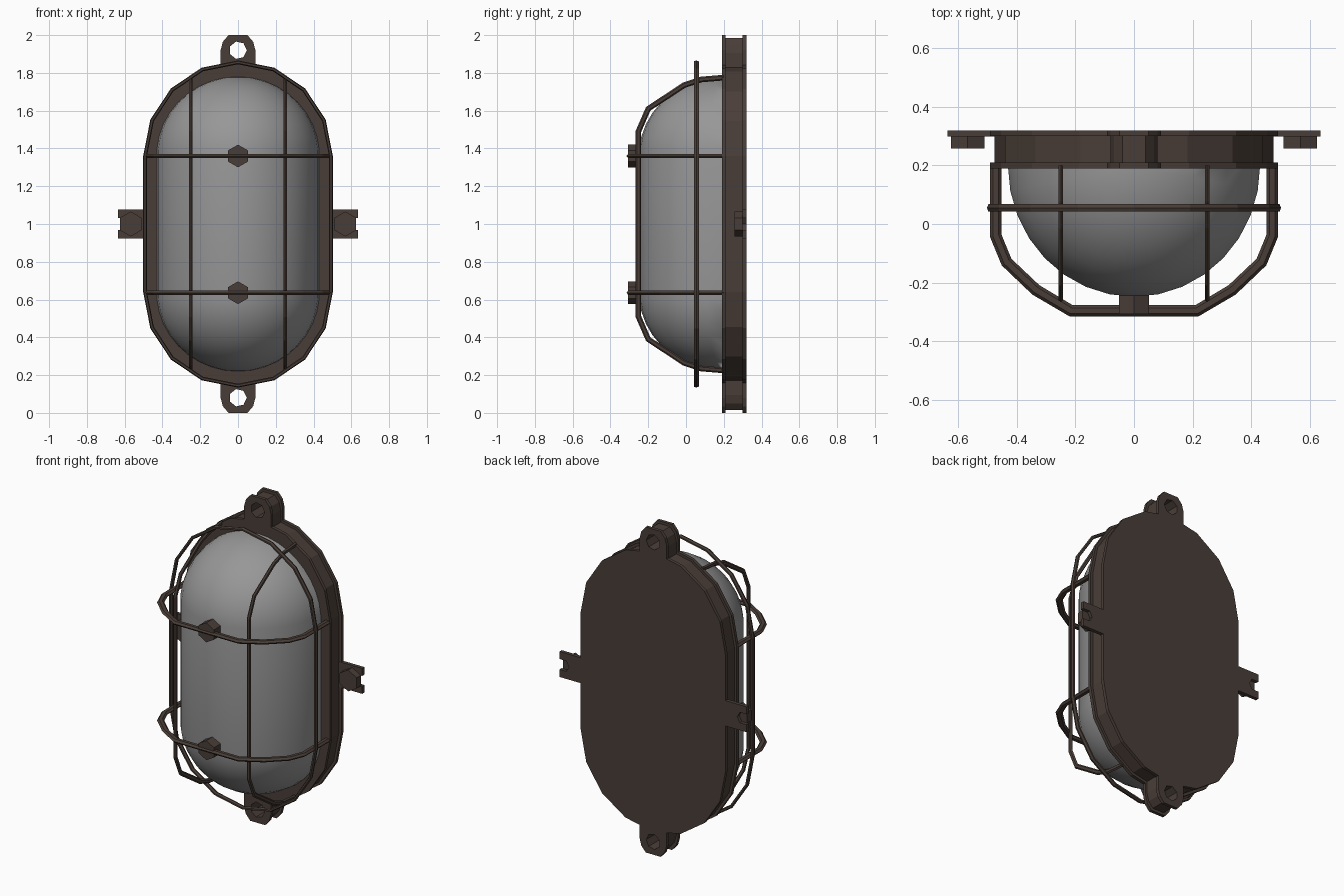
import bpy, bmesh
from math import radians, sin, cos, pi
from mathutils import Matrix, Euler

cube = bpy.data.objects.get("Cube")
if cube:
    bpy.data.objects.remove(cube, do_unlink=True)


def material(name, color):
    m = bpy.data.materials.new(name)
    m.use_nodes = True
    m.diffuse_color = color
    bsdf = next(n for n in m.node_tree.nodes if n.type == 'BSDF_PRINCIPLED')
    bsdf.inputs["Base Color"].default_value = color
    return m


BROWN = material("dark_brown_metal", (0.068, 0.048, 0.039, 1))
GREY = material("grey_glass", (0.31, 0.31, 0.315, 1))
UPRIGHT = (radians(90), 0, 0)
SIDEWAYS = (radians(90), 0, radians(90))


def add_object(name, mesh, mat, smooth=False):
    mesh.materials.clear()
    mesh.materials.append(mat)
    for p in mesh.polygons:
        p.use_smooth = smooth
        p.material_index = 0
    ob = bpy.data.objects.new(name, mesh)
    bpy.context.collection.objects.link(ob)
    return ob


def curve_object(name, loops, cyclic, setup, rotation, location, flatten=1.0):
    """Turn planar point loops into a mesh part, placed in the world."""
    cu = bpy.data.curves.new(name, 'CURVE')
    setup(cu)
    for pts in loops:
        s = cu.splines.new('POLY')
        s.points.add(len(pts) - 1)
        for p, (x, y) in zip(s.points, pts):
            p.co = (x, y, 0, 1)
        s.use_cyclic_u = cyclic
    tmp = bpy.data.objects.new(name + "_path", cu)
    bpy.context.collection.objects.link(tmp)
    dg = bpy.context.evaluated_depsgraph_get()
    mesh = bpy.data.meshes.new_from_object(tmp.evaluated_get(dg))
    bpy.data.objects.remove(tmp, do_unlink=True)
    bpy.data.curves.remove(cu)
    mesh.transform(Matrix.Translation(location) @ Euler(rotation).to_matrix().to_4x4()
                   @ Matrix.Diagonal((1, 1, flatten, 1)))
    bm = bmesh.new()
    bm.from_mesh(mesh)
    bmesh.ops.remove_doubles(bm, verts=bm.verts, dist=0.0001)
    bmesh.ops.recalc_face_normals(bm, faces=bm.faces)
    bm.to_mesh(mesh)
    bm.free()
    return add_object(name, mesh, BROWN)


def plate(name, loops, y0, y1):
    def setup(cu):
        cu.dimensions = '2D'
        cu.fill_mode = 'BOTH'
        cu.extrude = (y1 - y0) / 2
    return curve_object(name, loops, True, setup, UPRIGHT, (0, (y0 + y1) / 2, 0))


def wire(name, pts, radius, flatten, rotation, location, cyclic=False):
    def setup(cu):
        cu.dimensions = '3D'
        cu.twist_mode = 'Z_UP'
        cu.fill_mode = 'FULL'
        cu.bevel_depth = radius
        cu.bevel_resolution = 1
        cu.use_fill_caps = True
    return curve_object(name, [pts], cyclic, setup, rotation, location, flatten)


def stadium(rx, rz, steps=8):
    """Upright rounded outline with straight sides."""
    pts = []
    for start, cz in ((0, 1.36), (pi, 0.64)):
        for i in range(steps + 1):
            a = start + pi * i / steps
            pts.append((rx * cos(a), cz + rz * sin(a)))
    return pts


def ring(cx, cz, r, n):
    return [(cx + r * cos(2 * pi * i / n), cz + r * sin(2 * pi * i / n)) for i in range(n)]


def hex_block(name, x, z, r, y0, y1):
    bm = bmesh.new()
    bmesh.ops.create_cone(bm, cap_ends=True, segments=6, radius1=r, radius2=r, depth=y1 - y0)
    mesh = bpy.data.meshes.new(name)
    bm.to_mesh(mesh)
    bm.free()
    mesh.transform(Matrix.Translation((x, (y0 + y1) / 2, z)) @ Matrix.Rotation(radians(90), 4, 'X'))
    return add_object(name, mesh, BROWN)


# Base: two wide plates with a narrower body between them
LAYERS = (("front_rim", 0.19, 0.21, 0), ("base_body", 0.21, 0.30, 0.016),
          ("back_plate", 0.30, 0.32, 0))
for name, y0, y1, inset in LAYERS:
    plate(name, [stadium(0.492 - inset, 0.5 - inset)], y0, y1)

# Mounting ears with holes, top and bottom, in the same layers
half_ear = ((0.092, 0.84), (0.092, 0.92), (0.08, 0.965), (0.05, 1.0))
for end, s in (("top", 1), ("bottom", -1)):
    for name, y0, y1, inset in LAYERS:
        right = [(x - inset * 0.7, z - inset) for x, z in half_ear]
        outline = [(x, 1 + s * z) for x, z in right + [(-x, z) for x, z in reversed(right)]]
        plate(f"{end}_ear_{name}", [outline, ring(0, 1 + s * 0.92, 0.047, 7)], y0, y1)

# Slotted side tabs with hex bolts
tab = ((0.47, 0.922), (0.636, 0.922), (0.636, 0.968), (0.59, 0.968),
       (0.572, 1.0), (0.59, 1.032), (0.636, 1.032), (0.636, 1.078), (0.47, 1.078))
for side, s in (("left", 1), ("right", -1)):
    plate(side + "_tab", [[(s * x, z) for x, z in tab]], 0.298, 0.32)
    hex_block(side + "_bolt", s * 0.568, 1.0, 0.066, 0.258, 0.30)

# Glass dome: half of a stretched sphere
bm = bmesh.new()
bmesh.ops.create_uvsphere(bm, u_segments=32, v_segments=19, radius=1)
for v in bm.verts:
    v.co = (v.co.x * 0.432, v.co.y * 0.45, v.co.z * 0.42 + (0.36 if v.co.z > 0 else -0.36))
bmesh.ops.bisect_plane(bm, geom=bm.verts[:] + bm.edges[:] + bm.faces[:],
                       plane_co=(0, 0, 0), plane_no=(0, 1, 0), clear_outer=True)
dome = bpy.data.meshes.new("glass_dome")
bm.to_mesh(dome)
bm.free()
dome.transform(Matrix.Translation((0, 0.2, 1)))
add_object("glass_dome", dome, GREY, smooth=True)

# Cage hoop running around the dome
wire("cage_hoop", stadium(0.492, 0.496), 0.010, 1.5, UPRIGHT, (0, 0.055, 0), cyclic=True)

# Cage cross bars with hex studs
half_bar = [(0.472, 0.2), (0.472, -0.04), (0.435, -0.13), (0.335, -0.225), (0.215, -0.296)]
bar = half_bar + [(-x, y) for x, y in reversed(half_bar)]
for level, z in (("upper", 1.36), ("lower", 0.636)):
    wire(level + "_cross_bar", bar, 0.02, 0.65, (0, 0, 0), (0, 0, z))
    hex_block(level + "_stud", 0, z, 0.06, -0.308, -0.24)

# Cage upright bars
half_upright = [(0.2, 0.775), (0.08, 0.765), (-0.01, 0.735), (-0.2, 0.61), (-0.252, 0.49)]
upright = half_upright + [(y, -z) for y, z in reversed(half_upright)]
for side, x in (("left", 0.25), ("right", -0.25)):
    wire(side + "_upright_bar", upright, 0.015, 0.65, SIDEWAYS, (x, 0, 1))
